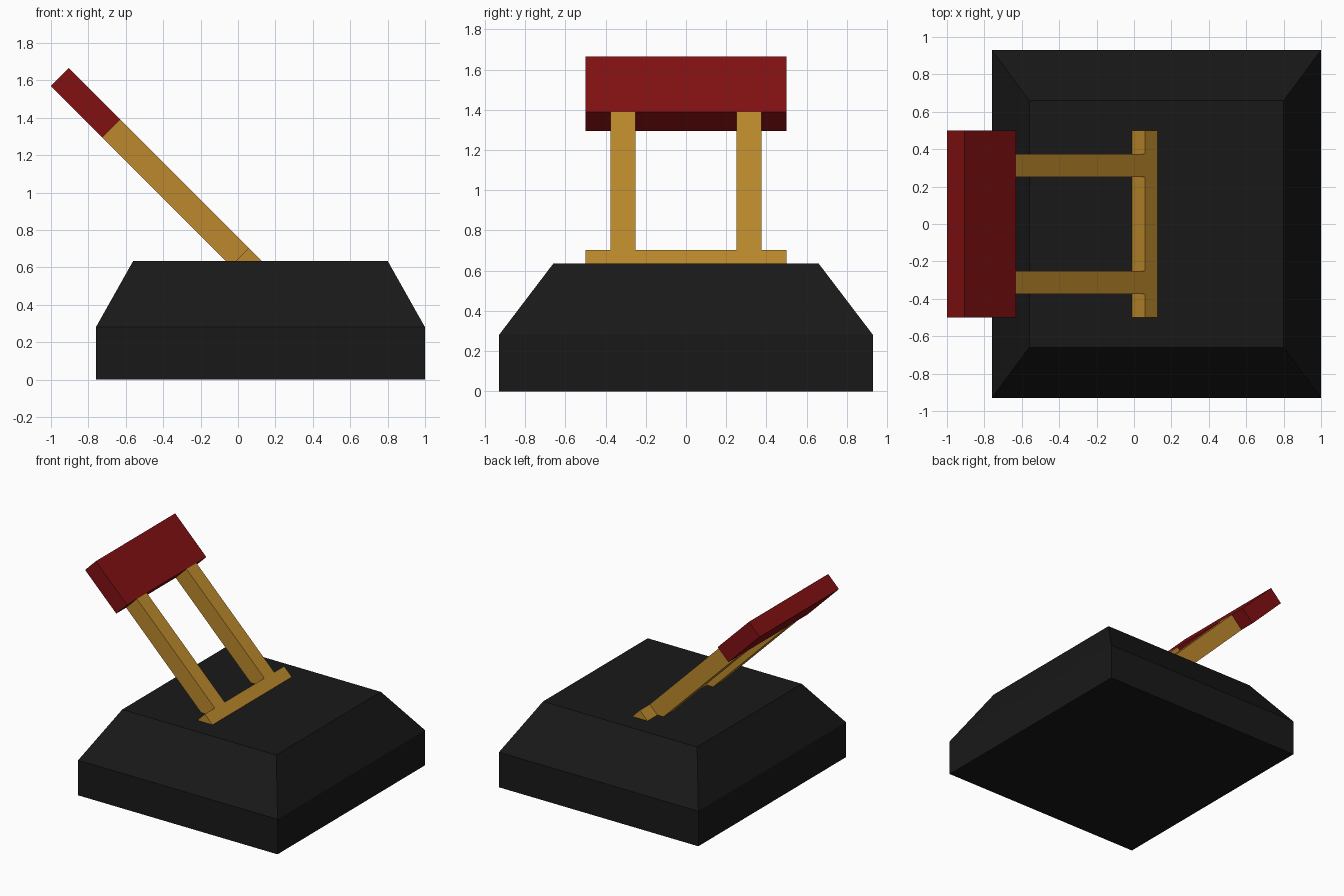
import bpy, bmesh
from math import sqrt

if "Cube" in bpy.data.objects:
    bpy.data.objects.remove(bpy.data.objects["Cube"])


def material(name, rgb):
    m = bpy.data.materials.new(name)
    m.diffuse_color = (*rgb, 1)
    m.use_nodes = True
    m.node_tree.nodes["Principled BSDF"].inputs["Base Color"].default_value = m.diffuse_color
    return m


def finish(name, bm, mat):
    bmesh.ops.recalc_face_normals(bm, faces=bm.faces[:])
    mesh = bpy.data.meshes.new(name)
    bm.to_mesh(mesh)
    bm.free()
    mesh.materials.append(mat)
    obj = bpy.data.objects.new(name, mesh)
    bpy.context.collection.objects.link(obj)
    return obj


def tilted_bar(name, d0, d1, y0, y1, mat, s0=0.57, s1=0.76):
    """Box leaning 45 degrees: spans d = z - x, s = z + x, and y."""
    bm = bmesh.new()
    bmesh.ops.create_cube(bm, size=1)
    for v in bm.verts:
        s = s0 + (v.co.x + 0.5) * (s1 - s0)
        d = d0 + (v.co.z + 0.5) * (d1 - d0)
        v.co = ((s - d) / 2, y0 + (v.co.y + 0.5) * (y1 - y0), (s + d) / 2)
    return finish(name, bm, mat)


black = material("black", (0.010, 0.0095, 0.010))
gold = material("gold", (0.50, 0.25, 0.025))
red = material("red", (0.22, 0.005, 0.006))

# Base: straight plinth with a tapered upper part
bm = bmesh.new()
rings = []
for x0, x1, y, z in ((-0.76, 1.0, 0.93, 0), (-0.76, 1.0, 0.93, 0.28),
                     (-0.56, 0.80, 0.66, 0.635)):
    rings.append([bm.verts.new(p) for p in
                  ((x0, -y, z), (x1, -y, z), (x1, y, z), (x0, y, z))])
for a, b in zip(rings, rings[1:]):
    for i in range(4):
        j = (i + 1) % 4
        bm.faces.new((a[i], a[j], b[j], b[i]))
bm.faces.new(rings[0])
bm.faces.new(rings[-1])
finish("base", bm, black)

# Lever: pivot bar sunk in the base, two arms and the handle
tilted_bar("pivot_bar", 0.455, 0.645, -0.5, 0.5, gold)
for side, y in (("front", -0.375), ("back", 0.25)):
    tilted_bar(side + "_arm", 0.645, 2.02, y, y + 0.125, gold)
tilted_bar("handle", 2.02, 2.57, -0.5, 0.5, red)
